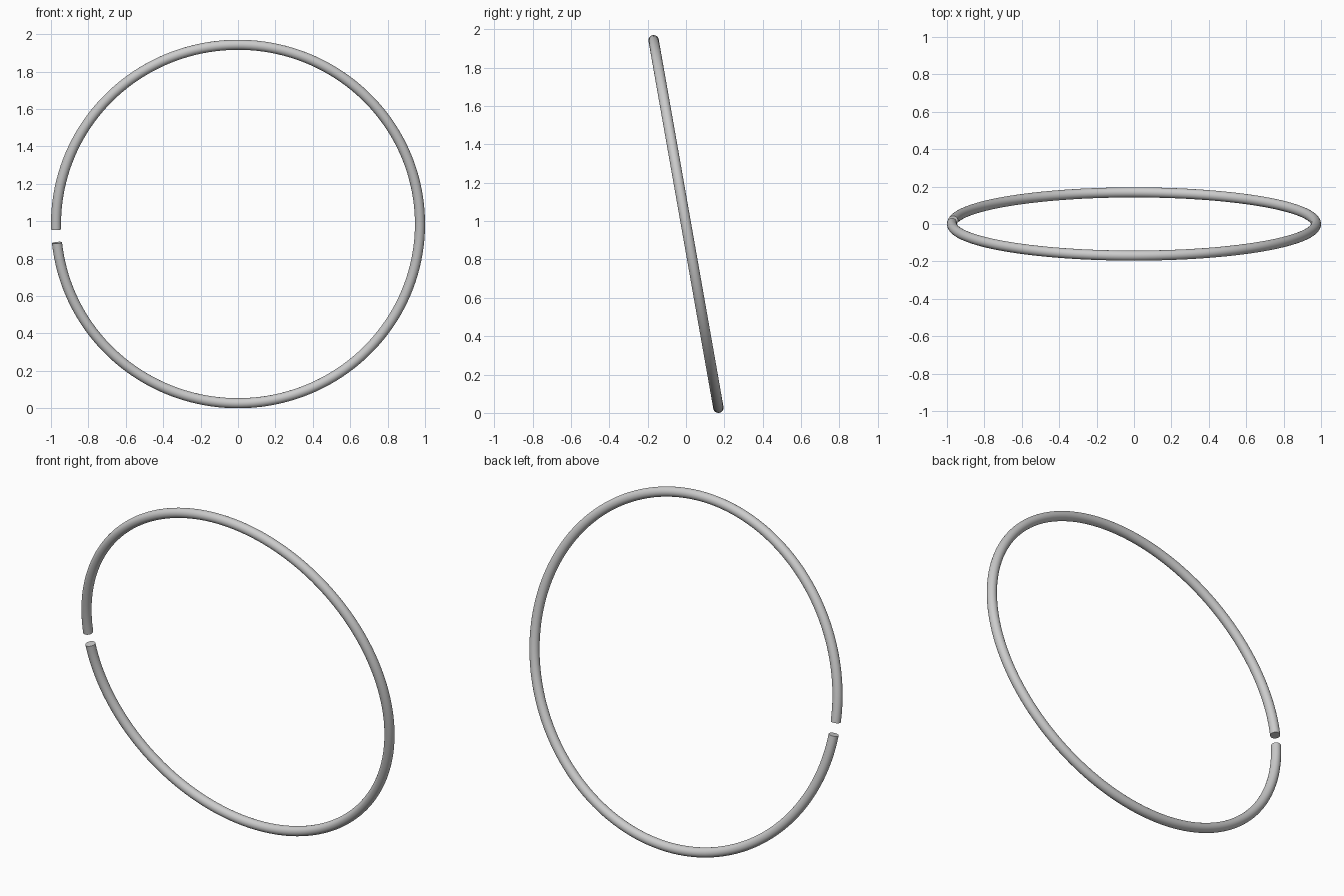
import bpy, bmesh
from math import radians
from mathutils import Matrix, Vector

if "Cube" in bpy.data.objects:
    bpy.data.objects.remove(bpy.data.objects["Cube"])

R, TUBE = 0.973, 0.027            # ring radius, tube radius
TILT = radians(10)                # top leans to the front
START, SWEEP = radians(186), radians(355.7)   # leaves a small gap at left
CENTRE_Z = 0.985

bm = bmesh.new()
axis = Vector((0, -1, 0))

# Round tube section, placed at the lower side of the gap
section = Matrix.Rotation(START, 4, axis) @ Matrix.Translation((R, 0, 0))
bmesh.ops.create_circle(bm, segments=24, radius=TUBE, matrix=section)

# Sweep the section around the ring
bmesh.ops.spin(bm, geom=bm.verts[:] + bm.edges[:], cent=(0, 0, 0), axis=axis,
               angle=SWEEP, steps=160, use_duplicate=False)

# Flat caps on both open ends
bmesh.ops.holes_fill(bm, edges=[e for e in bm.edges if e.is_boundary], sides=0)
bmesh.ops.recalc_face_normals(bm, faces=bm.faces[:])

# Lean the ring and stand it on the ground
bm.transform(Matrix.Translation((0, 0, CENTRE_Z)) @ Matrix.Rotation(TILT, 4, 'X'))

mesh = bpy.data.meshes.new("split_ring")
bm.to_mesh(mesh)
bm.free()
ring = bpy.data.objects.new("split_ring", mesh)
bpy.context.collection.objects.link(ring)
bpy.context.view_layer.objects.active = ring
ring.select_set(True)
bpy.ops.object.shade_smooth_by_angle(angle=radians(40))
